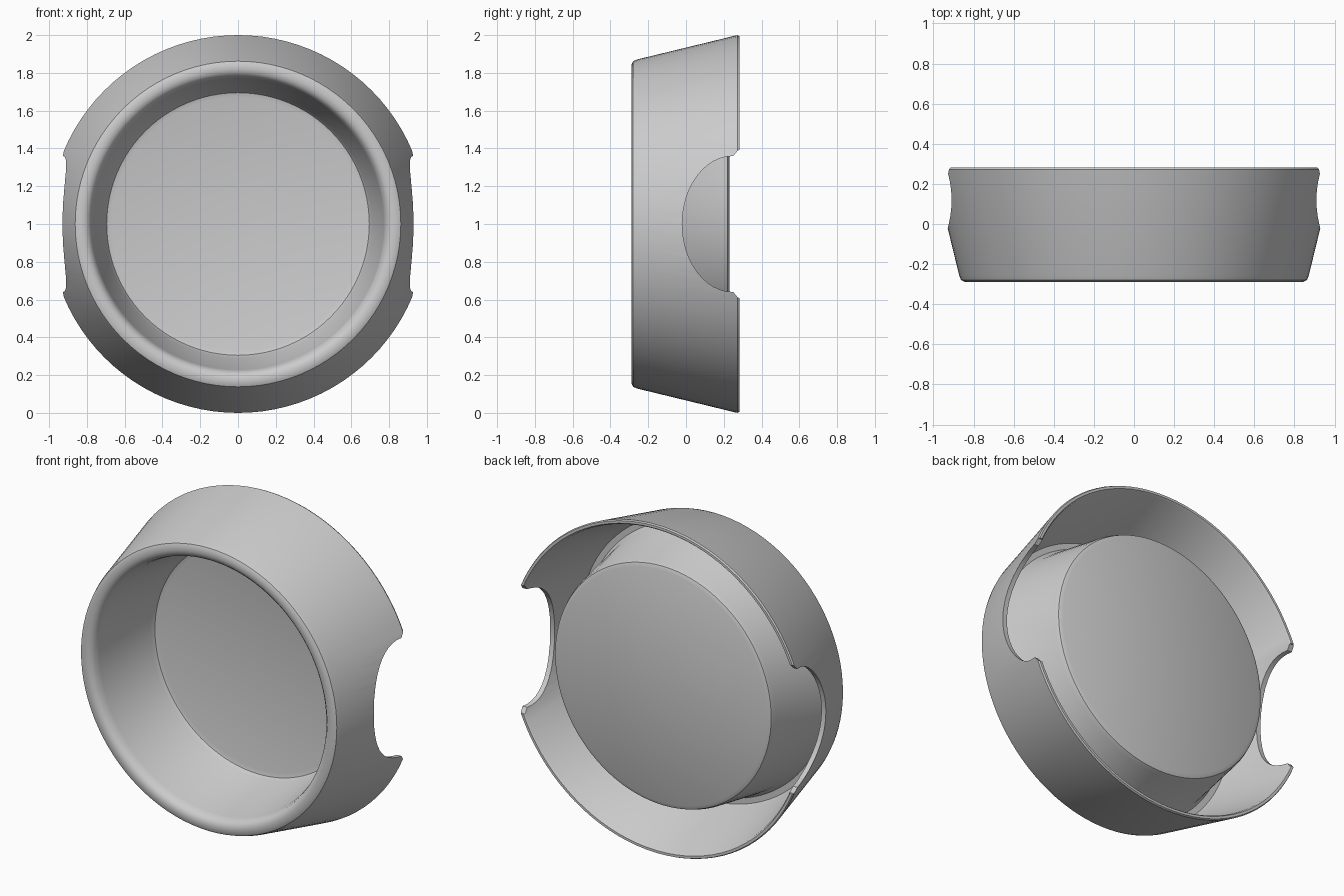
import bpy, bmesh, math

if "Cube" in bpy.data.objects:
    bpy.data.objects.remove(bpy.data.objects["Cube"])

CENTRE_Z = 1.0
SEGMENTS = 96


def make_object(name, bm):
    bmesh.ops.recalc_face_normals(bm, faces=bm.faces)
    mesh = bpy.data.meshes.new(name)
    bm.to_mesh(mesh)
    bm.free()
    obj = bpy.data.objects.new(name, mesh)
    bpy.context.collection.objects.link(obj)
    return obj


def lathe(name, profile):
    """Spin a (radius, y) profile around the y axis."""
    bm = bmesh.new()
    verts = [bm.verts.new((r, y, 0)) for r, y in profile]
    edges = [bm.edges.new(pair) for pair in zip(verts, verts[1:])]
    bmesh.ops.spin(bm, geom=verts + edges, cent=(0, 0, 0), axis=(0, 1, 0),
                   angle=math.tau, steps=SEGMENTS, use_duplicate=False)
    bmesh.ops.remove_doubles(bm, verts=bm.verts, dist=1e-4)
    for v in bm.verts:
        v.co.z += CENTRE_Z
    return make_object(name, bm)


def notch_cutter(name, side):
    """Rounded side notch with a flared mouth, pushed along x."""
    outline = [(0.40, -0.41), (0.275, -0.39)]
    for i in range(25):
        a = -math.pi / 2 + math.pi * i / 24
        outline.append((0.25 - 0.27 * math.cos(a), 0.36 * math.sin(a)))
    outline += [(0.275, 0.39), (0.40, 0.41)]
    bm = bmesh.new()
    face = bm.faces.new([bm.verts.new((side * 0.795, y, CENTRE_Z + z))
                         for y, z in outline])
    ext = bmesh.ops.extrude_face_region(bm, geom=[face], use_keep_orig=True)
    moved = [g for g in ext["geom"] if isinstance(g, bmesh.types.BMVert)]
    bmesh.ops.translate(bm, verts=moved, vec=(side * 0.5, 0, 0))
    obj = make_object(name, bm)
    obj.hide_render = True
    obj.hide_set(True)
    return obj


# Cap: front dish, rounded rim, tapered skirt, rear groove, dish back
cap = lathe("cap_body", [
    (0, 0.20), (0.67, 0.20), (0.695, 0.193), (0.708, 0.17),
    (0.772, -0.23), (0.782, -0.265), (0.80, -0.283), (0.82, -0.288),
    (0.845, -0.288), (0.862, -0.28), (0.872, -0.255),
    (1.0, 0.272), (0.995, 0.282), (0.98, 0.282), (0.972, 0.272),
    (0.862, -0.17), (0.85, -0.195), (0.815, -0.195), (0.797, -0.17),
    (0.738, 0.195), (0.728, 0.22), (0.705, 0.23), (0, 0.23)])

# Side notches
for side, label in ((1, "right"), (-1, "left")):
    mod = cap.modifiers.new(label + "_notch", 'BOOLEAN')
    mod.operation = 'DIFFERENCE'
    mod.solver = 'EXACT'
    mod.object = notch_cutter(label + "_notch_cutter", side)

# Bake the cuts, then drop the cutters
graph = bpy.context.evaluated_depsgraph_get()
cap.data = bpy.data.meshes.new_from_object(cap.evaluated_get(graph))
cap.modifiers.clear()
for obj in list(bpy.data.objects):
    if obj is not cap and obj.name.endswith("cutter"):
        bpy.data.objects.remove(obj)

# Smooth surfaces with crisp notch edges
bpy.context.view_layer.objects.active = cap
cap.select_set(True)
bpy.ops.object.shade_smooth_by_angle(angle=math.radians(40))
